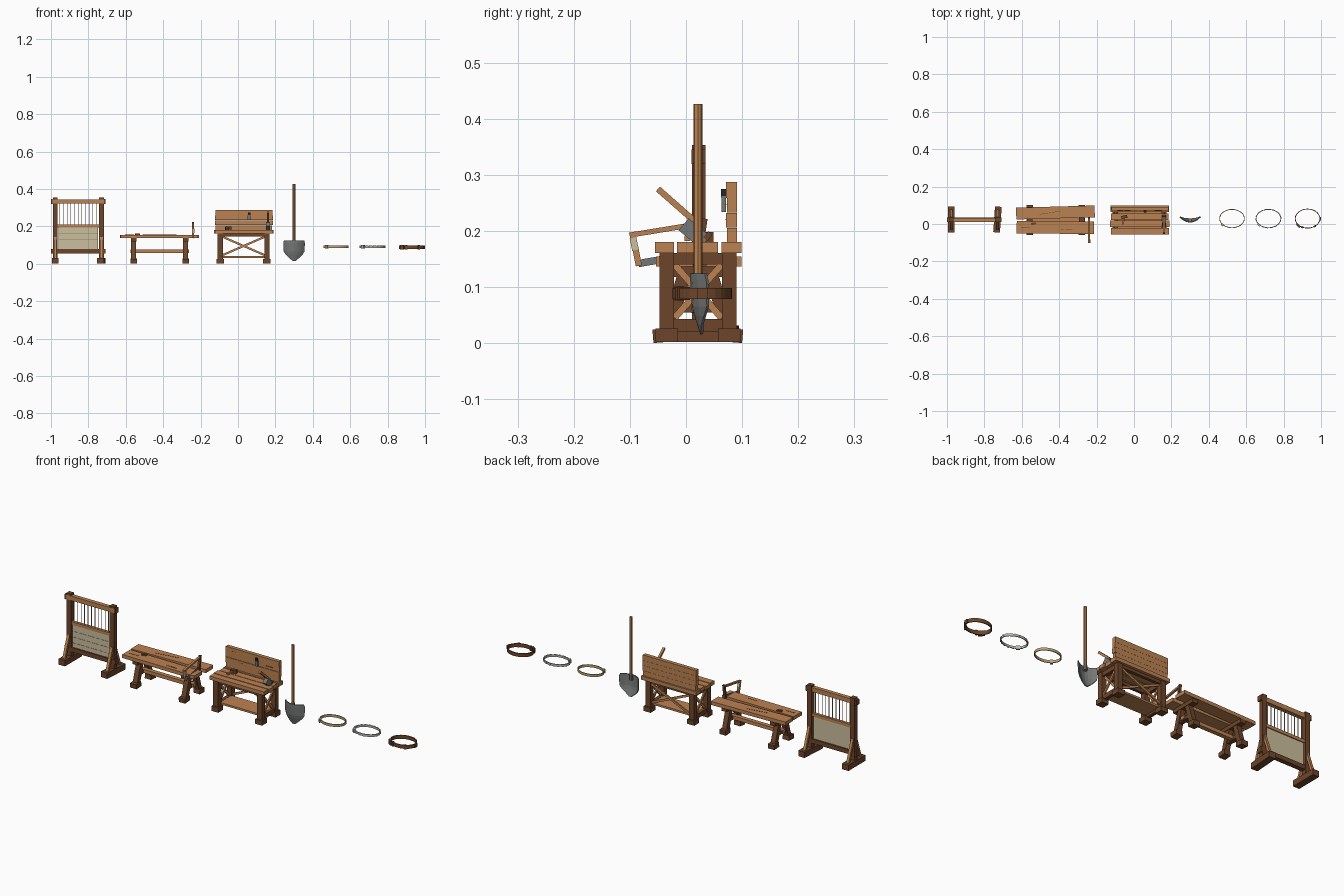
import bpy, bmesh, math
from mathutils import Vector


def material(name, rgb):
    m = bpy.data.materials.new(name)
    m.diffuse_color = (*rgb, 1)
    return m


WOOD = material("light wood", (0.50, 0.225, 0.085))
DARK = material("dark wood", (0.155, 0.06, 0.024))
STEEL = material("steel", (0.18, 0.19, 0.185))
IRON = material("black iron", (0.02, 0.02, 0.02))
CLOTH = material("woven cloth", (0.60, 0.52, 0.34))
THREAD = material("thread", (0.30, 0.25, 0.15))
SILVER = material("pale metal", (0.47, 0.49, 0.43))
ROPE = material("tan rope", (0.50, 0.37, 0.18))


def finish(name, bm, mat):
    bmesh.ops.recalc_face_normals(bm, faces=bm.faces)
    me = bpy.data.meshes.new(name)
    bm.to_mesh(me)
    bm.free()
    me.materials.append(mat)
    ob = bpy.data.objects.new(name, me)
    bpy.context.collection.objects.link(ob)
    return ob


def box(name, x, y, z, mat, rot=(0, 0, 0)):
    """Box from (min, max) ranges on each axis, optionally turned about its centre."""
    bm = bmesh.new()
    bmesh.ops.create_cube(bm, size=1)
    bmesh.ops.scale(bm, vec=(x[1] - x[0], y[1] - y[0], z[1] - z[0]), verts=bm.verts)
    ob = finish(name, bm, mat)
    ob.location = (sum(x) / 2, sum(y) / 2, sum(z) / 2)
    ob.rotation_euler = [math.radians(a) for a in rot]
    return ob


def beam(name, p, q, w, d, mat, sides=4):
    """Bar between two points; w is its level width, d its other width."""
    p, q = Vector(p), Vector(q)
    bm = bmesh.new()
    if sides == 4:
        bmesh.ops.create_cube(bm, size=1)
    else:
        bmesh.ops.create_cone(bm, cap_ends=True, segments=sides, radius1=0.5, radius2=0.5, depth=1)
    bmesh.ops.scale(bm, vec=(w, d, (q - p).length), verts=bm.verts)
    ob = finish(name, bm, mat)
    ob.location = (p + q) / 2
    ob.rotation_euler = (q - p).to_track_quat('Z', 'Y').to_euler()
    return ob


def hoop(name, cx, cy, rx, ry, z, mat, wall=0.004, n=28):
    """Thin oval band."""
    bm = bmesh.new()
    rings = []
    for i in range(n):
        a = 2 * math.pi * i / n
        c, s = math.cos(a), math.sin(a)
        rings.append([bm.verts.new((cx + (rx - o) * c, cy + (ry - o) * s, h))
                      for o, h in ((0, z[0]), (0, z[1]), (wall, z[1]), (wall, z[0]))])
    for i in range(n):
        a, b = rings[i], rings[(i + 1) % n]
        for k in range(4):
            bm.faces.new((a[k], b[k], b[(k + 1) % 4], a[(k + 1) % 4]))
    return finish(name, bm, mat)


def on_hoop(name, cx, cy, rx, ry, deg, size, z, mat):
    """Small plate set on an oval band, facing outward."""
    a = math.radians(deg)
    x, y = cx + rx * math.cos(a), cy + ry * math.sin(a)
    t = math.degrees(math.atan2(ry * math.cos(a), -rx * math.sin(a)))
    w, d = size[0] / 2, size[1] / 2
    return box(name, (x - w, x + w), (y - d, y + d), z, mat, (0, 0, t))


# Loom: feet, posts, braces
for x, turn in ((-0.977, 0), (-0.73, -4)):
    box("loom_foot", (x - 0.018, x + 0.018), (-0.045, 0.093), (0.002, 0.032), DARK, (0, 0, turn))
    box("loom_post", (x - 0.013, x + 0.013), (0.011, 0.035), (0.03, 0.353), DARK)
    for s in (-1, 1):
        beam("loom_brace", (x, 0.023 + s * 0.048, 0.03), (x, 0.023 + s * 0.01, 0.14), 0.014, 0.012, WOOD)
# Loom: beams, cloth, warp threads
box("loom_top_beam", (-0.998, -0.712), (0.0105, 0.032), (0.321, 0.344), WOOD)
box("loom_bottom_beam", (-0.998, -0.712), (0.0105, 0.034), (0.056, 0.078), DARK)
box("loom_heddle_bar", (-0.965, -0.742), (0.015, 0.031), (0.194, 0.21), WOOD)
for z in (0.332, 0.067):
    for x in (-0.996, -0.712):
        box("loom_peg", (x - 0.004, x + 0.004), (0.01, 0.035), (z - 0.013, z + 0.013), DARK)
box("loom_cloth", (-0.96, -0.748), (0.018, 0.026), (0.076, 0.196), CLOTH)
for z in (0.1, 0.13, 0.16):
    box("cloth_stripe", (-0.96, -0.748), (0.017, 0.02), (z, z + 0.0015), THREAD)
for i in range(11):
    x = -0.952 + i * 0.0196
    beam("warp_thread", (x, 0.022, 0.208), (x, 0.022, 0.324), 0.0026, 0.0026, CLOTH)

# Trestle bench: planks and cracks
box("bench_back_plank", (-0.63, -0.21), (0.03, 0.093), (0.137, 0.155), WOOD, (0, 0, 1.6))
box("bench_front_plank", (-0.627, -0.214), (-0.052, 0.014), (0.137, 0.155), WOOD, (0, 0, -0.3))
for x, y, l, t in ((-0.45, 0.06, 0.12, 9), (-0.58, -0.02, 0.05, 0), (-0.36, -0.03, 0.06, -3)):
    box("bench_crack", (x - l / 2, x + l / 2), (y - 0.001, y + 0.001), (0.1545, 0.156), DARK, (0, 0, t))
box("bench_peg", (-0.55, -0.525), (-0.004, 0.008), (0.155, 0.161), DARK, (0, 0, 15))
# Trestle bench: splayed legs and stretcher
for x in (-0.558, -0.28):
    box("bench_cross_bar", (x - 0.015, x + 0.015), (-0.045, 0.09), (0.118, 0.138), DARK)
    for s in (-1, 1):
        beam("bench_leg", (x, 0.021 + s * 0.056, 0.015), (x, 0.021 + s * 0.022, 0.13), 0.026, 0.024, DARK)
        y = 0.021 + s * 0.06
        box("bench_foot", (x - 0.018, x + 0.018), (y - 0.02, y + 0.02), (0.002, 0.026), DARK, (-s * 5, 0, 0))
    box("trestle_tie", (x - 0.01, x + 0.01), (-0.02, 0.062), (0.055, 0.073), DARK)
box("bench_stretcher", (-0.575, -0.262), (0.01, 0.032), (0.058, 0.076), WOOD)

# Bow saw resting across the bench
X = -0.24
beam("saw_blade", (X, -0.085, 0.142), (X, 0.025, 0.161), 0.003, 0.013, STEEL)
beam("saw_top_bar", (X, -0.098, 0.193), (X, 0.03, 0.214), 0.011, 0.009, WOOD)
beam("saw_front_arm", (X, -0.096, 0.198), (X, -0.084, 0.138), 0.012, 0.011, WOOD)
beam("saw_front_grip", (X, -0.0945, 0.188), (X, -0.090, 0.166), 0.013, 0.012, CLOTH)
beam("saw_back_arm", (X, 0.022, 0.15), (X, 0.033, 0.222), 0.012, 0.011, DARK)

# Workbench: legs, feet, rails
for x in (-0.095, 0.155):
    for y in (-0.034, 0.077):
        box("workbench_leg", (x - 0.014, x + 0.014), (y - 0.013, y + 0.013), (0.02, 0.162), DARK)
        box("workbench_foot", (x - 0.02, x + 0.02), (y - 0.02, y + 0.02), (0.002, 0.026), DARK)
    box("side_rail", (x - 0.009, x + 0.009), (-0.03, 0.075), (0.02, 0.043), DARK)
    box("side_top_rail", (x - 0.009, x + 0.009), (-0.03, 0.075), (0.14, 0.161), DARK)
    for s in (-1, 1):
        beam("side_brace", (x + s * 0.004, 0.0215 - s * 0.042, 0.045),
             (x + s * 0.004, 0.0215 + s * 0.042, 0.14), 0.007, 0.012, WOOD)
for y in (-0.034, 0.077):
    box("long_top_rail", (-0.09, 0.15), (y - 0.008, y + 0.008), (0.146, 0.161), DARK)
for s in (-1, 1):
    beam("back_brace", (0.03 - s * 0.115, 0.076 + s * 0.004, 0.045),
         (0.03 + s * 0.115, 0.076 + s * 0.004, 0.145), 0.007, 0.011, WOOD)
box("workbench_shelf", (-0.09, 0.15), (-0.025, 0.07), (0.032, 0.042), WOOD)
# Workbench: top planks and backboard
for y0, y1, e in ((-0.055, -0.021, 0), (-0.016, 0.019, 0.004), (0.022, 0.057, -0.002), (0.063, 0.099, 0.002)):
    box("workbench_top_plank", (-0.124 - e, 0.186 + e), (y0, y1), (0.161, 0.18), WOOD)
for z0, z1, d, e in ((0.18, 0.2055, 0.002, -0.003), (0.206, 0.2325, 0, 0), (0.233, 0.2585, 0.002, 0), (0.259, 0.287, 0, -0.002)):
    box("backboard_plank", (-0.122 - e, 0.186 + e), (0.071 + d, 0.091), (z0, z1), WOOD)
for x, z, l in ((-0.09, 0.27, 0.03), (0.11, 0.246, 0.04), (-0.05, 0.22, 0.03)):
    box("backboard_crack", (x, x + l), (0.0705, 0.0745), (z, z + 0.0015), DARK)

# Hatchet, mallet and hanging tool
beam("hatchet_handle", (0.16, -0.05, 0.275), (0.16, 0.026, 0.208), 0.012, 0.011, WOOD)
box("hatchet_head", (0.15, 0.17), (-0.01, 0.04), (0.182, 0.21), STEEL, (-40, 0, 0))
box("hatchet_poll", (0.149, 0.171), (0.034, 0.044), (0.184, 0.198), DARK, (-40, 0, 0))
box("mallet_head", (-0.068, -0.036), (0.03, 0.046), (0.18, 0.198), DARK, (0, 0, 12))
beam("mallet_handle", (-0.052, 0.032, 0.189), (-0.06, -0.002, 0.186), 0.008, 0.008, WOOD)
box("hanging_tool_blade", (0.052, 0.068), (0.063, 0.071), (0.234, 0.262), STEEL)
box("hanging_tool_grip", (0.054, 0.066), (0.062, 0.072), (0.26, 0.275), IRON)

# Spade: shaft, socket, dished pointed blade
beam("spade_shaft", (0.3, 0.021, 0.11), (0.3, 0.021, 0.426), 0.016, 0.016, WOOD, 8)
beam("spade_socket", (0.3, 0.021, 0.1), (0.3, 0.021, 0.125), 0.019, 0.019, STEEL, 8)
bm = bmesh.new()
rows = []
for z, hw, y in ((0.124, 0.053, 0.01), (0.112, 0.056, 0.01), (0.066, 0.054, 0.013),
                 (0.05, 0.044, 0.017), (0.032, 0.026, 0.023), (0.016, 0.007, 0.028)):
    rows.append([bm.verts.new((0.3 + hw * t / 3, y + 0.028 * (hw * t / 3 / 0.056) ** 2, z)) for t in range(-3, 4)])
for a, b in zip(rows, rows[1:]):
    for k in range(6):
        bm.faces.new((a[k], a[k + 1], b[k + 1], b[k]))
blade = finish("spade_blade", bm, STEEL)
mod = blade.modifiers.new("thickness", 'SOLIDIFY')
mod.thickness, mod.offset = 0.005, 0

# Belts: tan rope, pale metal, dark leather
CY, RX, RY = 0.029, 0.068, 0.051
hoop("rope_belt", 0.524, CY, RX, RY, (0.084, 0.097), ROPE)
on_hoop("rope_knot", 0.524, CY, RX, RY, 222, (0.014, 0.012), (0.082, 0.099), ROPE)
hoop("metal_belt", 0.719, CY, RX, RY, (0.085, 0.096), SILVER)
for i in range(18):
    on_hoop("metal_belt_plate", 0.719, CY, RX - 0.001, RY - 0.001, i * 20 + 4, (0.011, 0.004), (0.084, 0.097), SILVER)
on_hoop("metal_belt_clasp", 0.719, CY, RX, RY, 222, (0.016, 0.011), (0.082, 0.099), SILVER)
hoop("leather_belt", 0.928, CY, RX, RY + 0.002, (0.079, 0.098), DARK)
for deg in (215, 245, 305):
    on_hoop("leather_belt_loop", 0.928, CY, RX, RY, deg, (0.01, 0.01), (0.077, 0.1), DARK)
on_hoop("leather_belt_buckle", 0.928, CY, RX + 0.004, RY + 0.004, 228, (0.02, 0.008), (0.076, 0.101), DARK)
on_hoop("leather_belt_pouch", 0.928, CY, RX, RY, 0, (0.018, 0.007), (0.079, 0.098), DARK)
